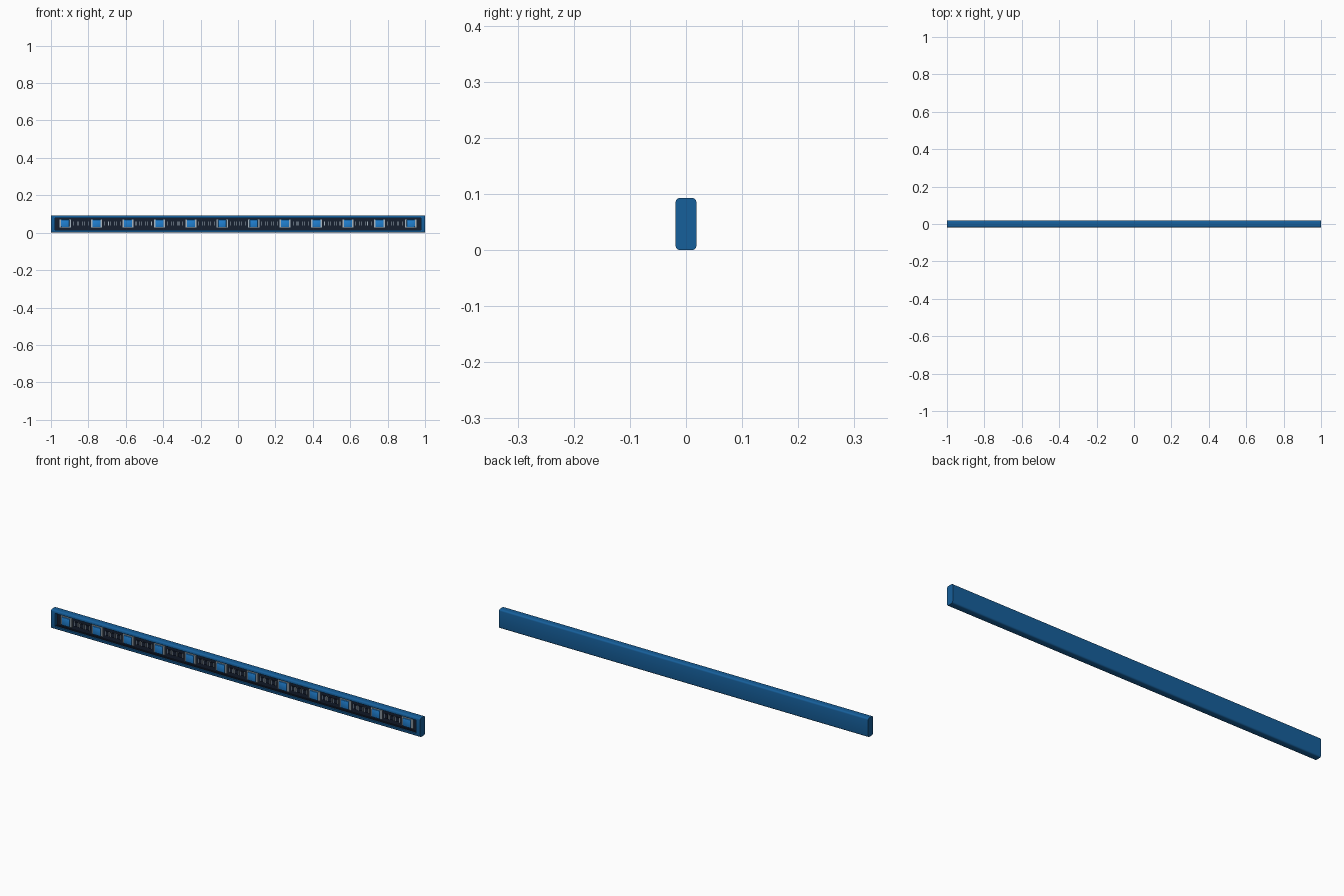
import bpy, bmesh, math
from mathutils import Vector

if "Cube" in bpy.data.objects:
    bpy.data.objects.remove(bpy.data.objects["Cube"])


def mat(name, rgb):
    m = bpy.data.materials.new(name)
    m.diffuse_color = (*rgb, 1)
    m.use_nodes = True
    m.node_tree.nodes["Principled BSDF"].inputs["Base Color"].default_value = m.diffuse_color
    return m


BLUE = mat("blue_shell", (0.008, 0.115, 0.33))
DARK = mat("dark_board", (0.008, 0.014, 0.03))
LENS = mat("lens_blue", (0.015, 0.22, 0.65))
PALE = mat("pale_metal", (0.40, 0.48, 0.55))

H, D = 0.093, 0.0185          # overall height, half depth
ZC = 0.0495                   # height of the light row
BOARD_Y = -0.005              # front face of the board


def finish(name, bm, material, smooth=False):
    bmesh.ops.recalc_face_normals(bm, faces=bm.faces)
    me = bpy.data.meshes.new(name)
    bm.to_mesh(me)
    bm.free()
    ob = bpy.data.objects.new(name, me)
    bpy.context.collection.objects.link(ob)
    me.materials.append(material)
    if smooth:
        bpy.context.view_layer.objects.active = ob
        ob.select_set(True)
        bpy.ops.object.shade_smooth_by_angle(angle=math.radians(35))
        ob.select_set(False)
    return ob


def extrude_x(name, profile, x0, x1, material):
    bm = bmesh.new()
    face = bm.faces.new([bm.verts.new((x0, y, z)) for y, z in profile])
    out = bmesh.ops.extrude_face_region(bm, geom=[face])
    bmesh.ops.translate(bm, vec=(x1 - x0, 0, 0),
                        verts=[g for g in out["geom"] if isinstance(g, bmesh.types.BMVert)])
    return finish(name, bm, material, True)


def add_box(bm, centre, size, bevel=0):
    verts = bmesh.ops.create_cube(bm, size=1)["verts"]
    for v in verts:
        v.co = Vector(centre) + Vector([a * b for a, b in zip(v.co, size)])
    if bevel:
        edges = list({e for v in verts for e in v.link_edges})
        bmesh.ops.bevel(bm, geom=edges, offset=bevel, segments=2, profile=0.5, affect='EDGES')


def boxes(name, items, material, bevel=0):
    bm = bmesh.new()
    for centre, size in items:
        add_box(bm, centre, size, bevel)
    return finish(name, bm, material, bevel > 0)


def arc(cy, cz, r, a0):
    return [(cy + r * math.cos(math.radians(a0 + t)), cz + r * math.sin(math.radians(a0 + t)))
            for t in (0, 22.5, 45, 67.5, 90)]


# Channel housing: rounded outside, open to the front
R, LIP = 0.008, 0.014
outer = (arc(-D + R, R, R, 180) + arc(D - R, R, R, 270)
         + arc(D - R, H - R, R, 0) + arc(-D + R, H - R, R, 90))
channel = outer + [(-D, H - LIP), (0, H - LIP), (0, LIP), (-D, LIP)]
extrude_x("channel_housing", channel, -0.98, 0.98, BLUE)

# End caps
for side, s in (("left", -1), ("right", 1)):
    extrude_x(side + "_end_cap", outer, s * 0.978, s, BLUE)

# Circuit board at the bottom of the channel
boxes("circuit_board", [((0, BOARD_Y / 2, H / 2), (1.956, -BOARD_Y, H - 2 * LIP))], DARK)

# Dark ledges beside the board
boxes("board_rails", [((0, -0.006, z), (1.956, 0.008, 0.005))
                      for z in (LIP + 0.0025, H - LIP - 0.0025)], DARK)

# Lamps: pale seat, lens block in front
PITCH = 0.168
lamps = [(i - 5.5) * PITCH for i in range(12)]
boxes("lamp_seats", [((x, -0.007, ZC), (0.06, 0.006, 0.044)) for x in lamps], PALE)
boxes("lamp_lenses", [((x, -0.0125, ZC), (0.044, 0.009, 0.04)) for x in lamps], LENS, 0.003)

# Small chips with metal terminals between the lamps
bodies, terminals = [], []
for x in lamps[:-1]:
    for k in (-1, 0, 1):
        cx = x + PITCH / 2 + k * 0.031
        bodies.append(((cx, -0.007, ZC), (0.018, 0.006, 0.02)))
        for s in (-1, 1):
            terminals.append(((cx + s * 0.0105, -0.0068, ZC), (0.003, 0.0055, 0.02)))
boxes("chip_bodies", bodies, DARK)
boxes("chip_terminals", terminals, PALE)
